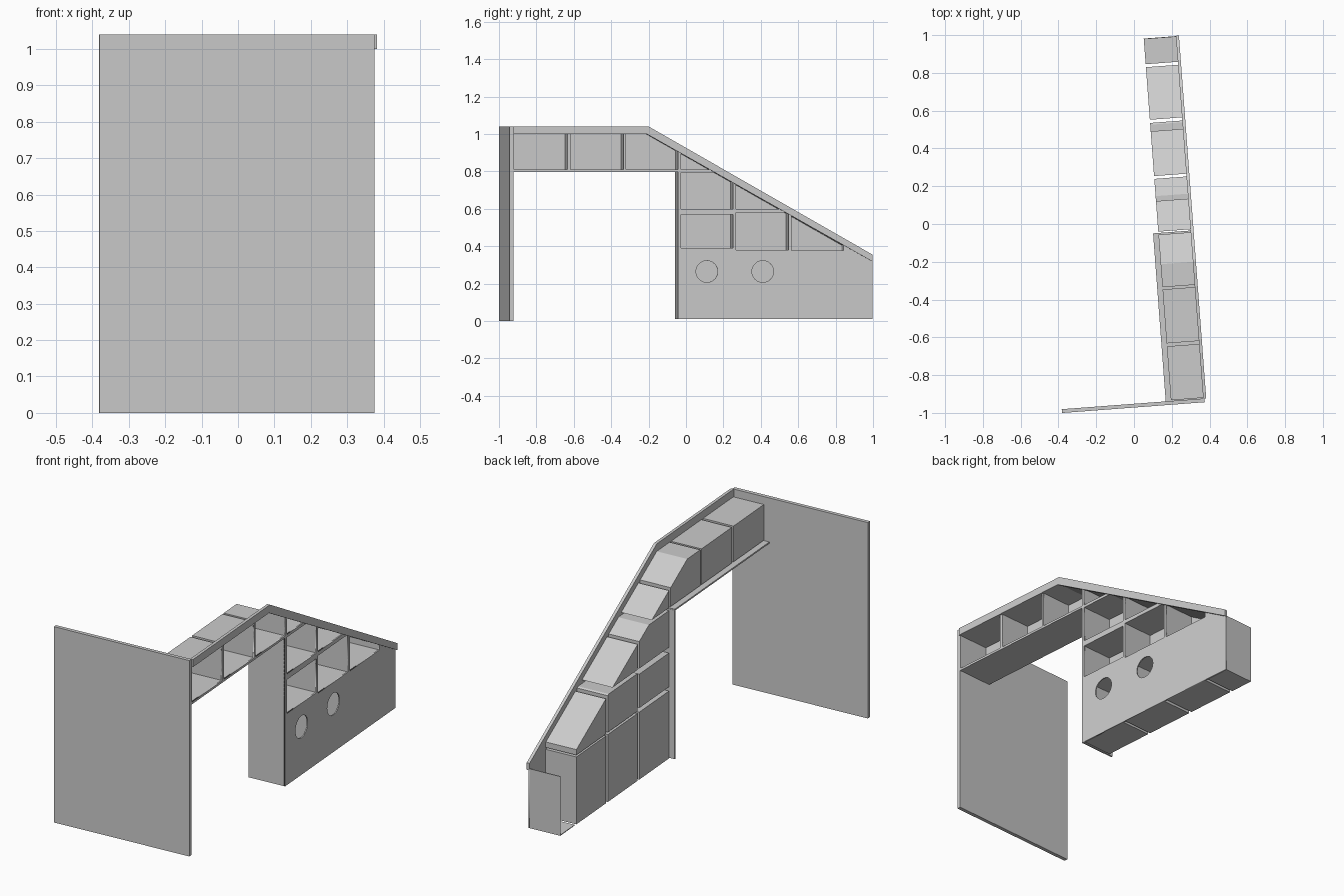
import bpy, bmesh, math
from mathutils import Matrix

if "Cube" in bpy.data.objects:
    bpy.data.objects.remove(bpy.data.objects["Cube"])

# Whole unit is turned slightly about z; parts are drawn in (length, height, depth)
TURN = Matrix.Rotation(math.radians(4.3), 4, 'Z')
AXES = Matrix(((0, 0, 1, 0), (1, 0, 0, 0), (0, 1, 0, 0), (0, 0, 0, 1)))
FRAME = TURN @ AXES
SHIFT = -0.023
BACK, FACE = 0.125, 0.298
SLOPE = 0.567


def roof(u):
    return min(1.0, 1.0 - SLOPE * (u + 0.2))


def clip(pts):
    """Cut a polygon by the sloping stair line."""
    out = []
    d = lambda p: 1.0 - SLOPE * (p[0] + 0.2) - p[1]
    for p, q in zip(pts, pts[1:] + pts[:1]):
        a, b = d(p), d(q)
        if a >= 0:
            out.append(p)
        if a * b < 0:
            t = a / (a - b)
            out.append((p[0] + t * (q[0] - p[0]), p[1] + t * (q[1] - p[1])))
    return out


def rect(u0, u1, z0, z1):
    return [(u0, z0), (u1, z0), (u1, z1), (u0, z1)]


def prism(name, pts, v0, v1, open_front=False):
    bm = bmesh.new()
    lo = [bm.verts.new((u + SHIFT, z, v0)) for u, z in pts]
    hi = [bm.verts.new((u + SHIFT, z, v1)) for u, z in pts]
    bm.faces.new(lo[::-1])
    if not open_front:
        bm.faces.new(hi)
    n = len(pts)
    for i in range(n):
        j = (i + 1) % n
        bm.faces.new((lo[i], lo[j], hi[j], hi[i]))
    me = bpy.data.meshes.new(name)
    bm.to_mesh(me)
    bm.free()
    ob = bpy.data.objects.new(name, me)
    ob.matrix_world = FRAME
    bpy.context.collection.objects.link(ob)
    return ob


# Large front wall panel
prism("wall_panel", rect(-0.946, -0.926, 0, 1.04), -0.455, 0.303)

# Sloping trim along the top
prism("stair_trim", [(-0.926, 1.0), (-0.21, 1.0), (1.0, 0.318), (1.0, 0.355),
                     (-0.2, 1.04), (-0.926, 1.04)], 0.296, 0.312)

# Shelf under the upper row and upright beside the opening
prism("upper_shelf", rect(-0.926, -0.035, 0.798, 0.806), 0.097, 0.303)
prism("upright_side", rect(-0.043, -0.034, 0.01, 0.80), 0.097, 0.303)

# Open cubbies, clipped by the stair slope
cols = [(-0.922, -0.636), (-0.62, -0.334), (-0.322, -0.043),
        (-0.027, 0.253), (0.268, 0.55), (0.567, 0.846)]
cubbies = [(c, 0.81, 1.0) for c in cols[:4]]
cubbies += [(cols[3], 0.60, 0.795), (cols[4], 0.60, 0.795),
            (cols[3], 0.39, 0.57), (cols[4], 0.38, 0.58), (cols[5], 0.378, 0.58)]
loops = []
for i, (c, z0, z1) in enumerate(cubbies):
    pts = clip(rect(*c, z0, z1))
    loops.append(pts)
    prism(f"cubby_{i + 1}", pts, BACK, 0.303, True)

# Closed cupboards behind the lower doors
for i, c in enumerate(cols[3:]):
    prism(f"cupboard_{i + 1}", rect(*c, 0.01, 0.368), BACK, FACE, True)

# End bay: floor and end cap only
prism("end_floor", rect(0.862, 0.998, 0.01, 0.014), BACK, FACE)
prism("end_cap", rect(0.994, 0.998, 0.01, 0.325), BACK, FACE)

# Face sheet with cubby openings and two round door holes
for u in (0.112, 0.412):
    loops.append([(u + 0.058 * math.cos(k * math.pi / 16),
                   0.265 + 0.058 * math.sin(k * math.pi / 16)) for k in range(32)])
outline = [(-0.926, 0.80), (-0.043, 0.80), (-0.043, 0.01), (0.999, 0.01),
           (0.999, 0.335), (-0.2, 1.018), (-0.926, 1.018)]
cu = bpy.data.curves.new("face_sheet", 'CURVE')
cu.dimensions = '2D'
cu.fill_mode = 'BOTH'
cu.extrude = 0.003
for pts in [outline] + loops:
    sp = cu.splines.new('POLY')
    sp.points.add(len(pts) - 1)
    for p, (u, z) in zip(sp.points, pts):
        p.co = (u + SHIFT, z, 0, 1)
    sp.use_cyclic_u = True
sheet = bpy.data.objects.new("face_sheet", cu)
sheet.matrix_world = FRAME @ Matrix.Translation((0, 0, 0.300))
bpy.context.collection.objects.link(sheet)
bpy.context.view_layer.objects.active = sheet
sheet.select_set(True)
bpy.ops.object.convert(target='MESH')
